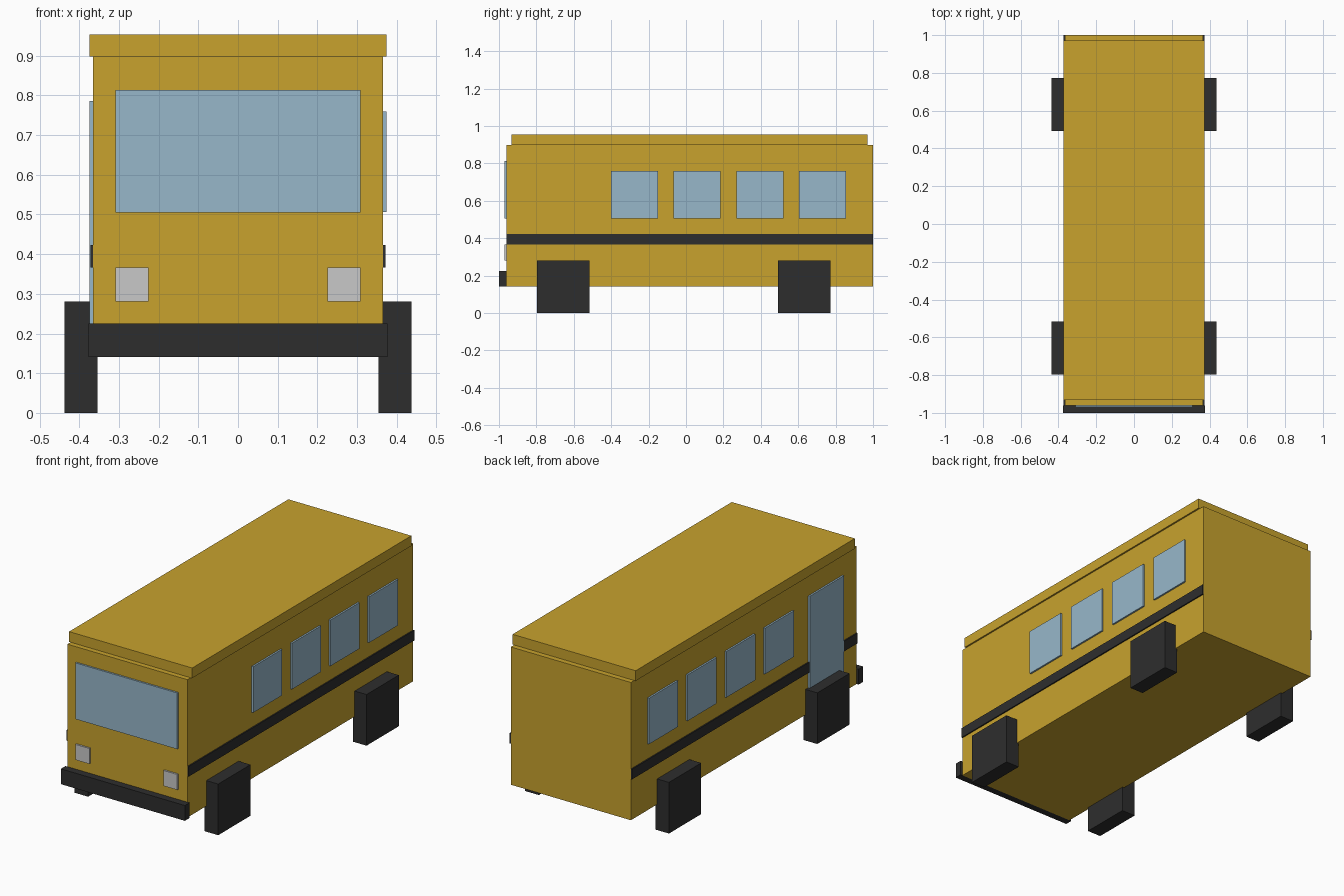
import bpy

if "Cube" in bpy.data.objects:
    bpy.data.objects.remove(bpy.data.objects["Cube"])


def material(name, rgb):
    m = bpy.data.materials.new(name)
    m.diffuse_color = (*rgb, 1.0)
    m.use_nodes = True
    m.node_tree.nodes["Principled BSDF"].inputs["Base Color"].default_value = m.diffuse_color
    return m


YELLOW = material("bus yellow", (0.58, 0.365, 0.027))
BLACK = material("rubber black", (0.027, 0.027, 0.027))
GLASS = material("pale blue glass", (0.31, 0.475, 0.59))
LAMP = material("lamp grey", (0.58, 0.58, 0.58))


def box(name, x, y, z, mat):
    """Box spanning the given (low, high) range on each axis."""
    bpy.ops.mesh.primitive_cube_add(size=1)
    ob = bpy.context.object
    ob.name = name
    for v in ob.data.vertices:
        v.co = [lo if c < 0 else hi for c, (lo, hi) in zip(v.co, (x, y, z))]
    ob.data.materials.append(mat)
    return ob


def pair(name, x, y, z, mat):
    """One box on the right and its mirror image on the left."""
    box(name + "_right", x, y, z, mat)
    box(name + "_left", (-x[1], -x[0]), y, z, mat)


# Body shell and roof slab
box("body", (-0.365, 0.365), (-0.96, 1.0), (0.141, 0.898), YELLOW)
box("roof", (-0.374, 0.374), (-0.932, 0.971), (0.898, 0.954), YELLOW)

# Front end: bumper, windscreen, headlights
box("bumper", (-0.377, 0.377), (-1.0, -0.96), (0.141, 0.225), BLACK)
box("windscreen", (-0.309, 0.309), (-0.97, -0.96), (0.505, 0.814), GLASS)
pair("headlight", (0.225, 0.309), (-0.97, -0.96), (0.281, 0.366), LAMP)

# Side stripes
pair("side_stripe", (0.365, 0.372), (-0.96, 1.0), (0.367, 0.423), BLACK)

# Four side windows on each side
for i in range(4):
    y = -0.402 + 0.3355 * i
    pair(f"side_window_{i + 1}", (0.365, 0.3745), (y, y + 0.251), (0.506, 0.759), GLASS)

# Passenger door on the left
box("door", (-0.3745, -0.365), (-0.838, -0.54), (0.225, 0.786), GLASS)

# Square wheels
for name, y in (("front_wheel", -0.796), ("rear_wheel", 0.492)):
    pair(name, (0.354, 0.437), (y, y + 0.28), (0.0, 0.281), BLACK)
